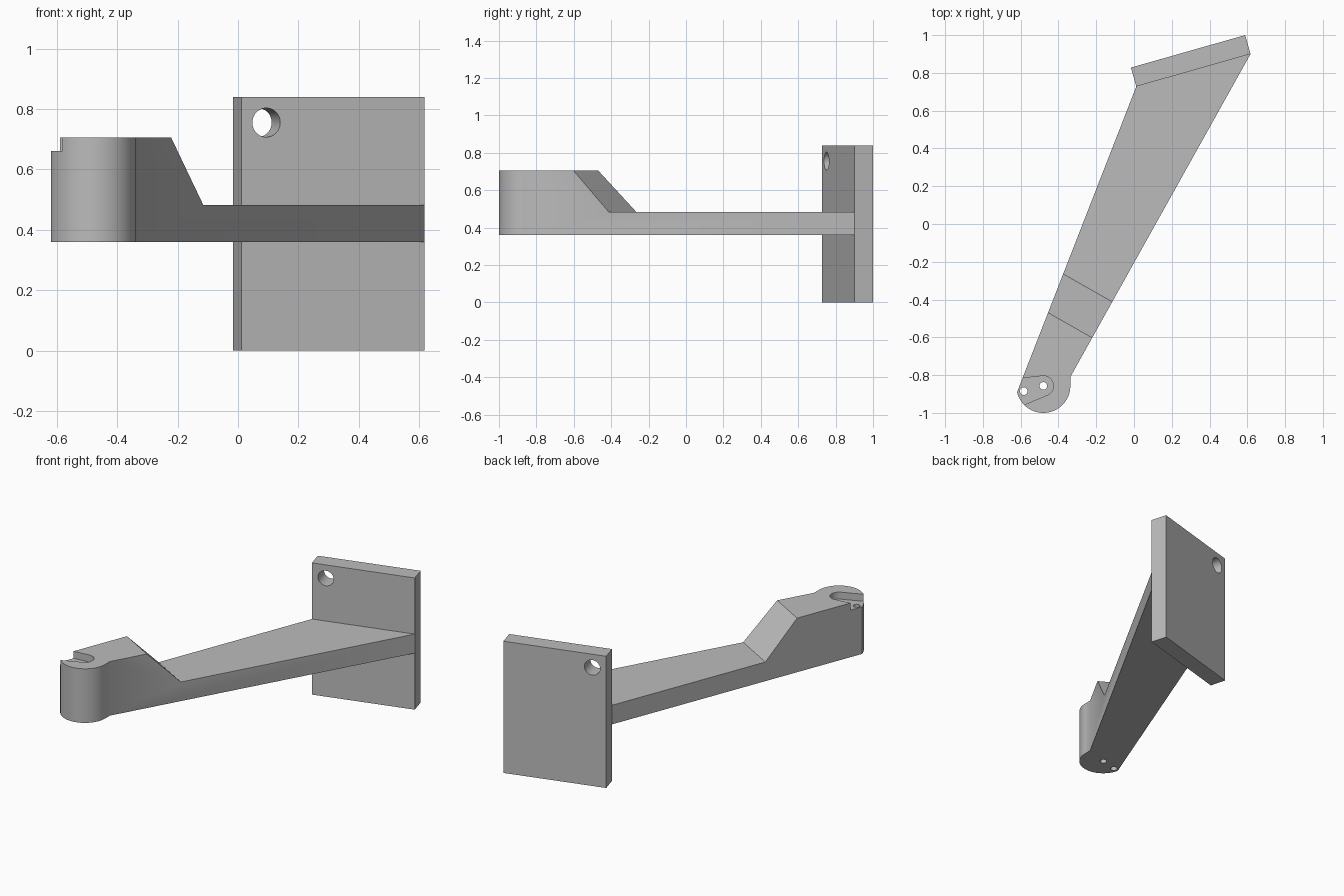
import bpy
import bmesh
from math import sin, cos, pi, atan2, sqrt, radians
from mathutils import Vector, Matrix

cube = bpy.data.objects.get("Cube")
if cube:
    bpy.data.objects.remove(cube, do_unlink=True)

grey = bpy.data.materials.new("plain grey")
grey.use_nodes = True
colour = (0.5, 0.5, 0.5, 1)
grey.diffuse_color = colour
grey.node_tree.nodes["Principled BSDF"].inputs["Base Color"].default_value = colour


def prism(name, outline, low, high, frame=Matrix()):
    """Extrude a flat outline from low to high, then place it with frame."""
    bm = bmesh.new()
    face = bm.faces.new([bm.verts.new((x, y, low)) for x, y in outline])
    top = bmesh.ops.extrude_face_region(bm, geom=[face])["geom"]
    bmesh.ops.translate(bm, vec=(0, 0, high - low),
                        verts=[v for v in top if isinstance(v, bmesh.types.BMVert)])
    bm.transform(frame)
    bmesh.ops.recalc_face_normals(bm, faces=bm.faces)
    mesh = bpy.data.meshes.new(name)
    bm.to_mesh(mesh)
    bm.free()
    mesh.materials.append(grey)
    obj = bpy.data.objects.new(name, mesh)
    bpy.context.collection.objects.link(obj)
    return obj


def arc(centre, radius, start, end, steps):
    angles = [start + (end - start) * i / steps for i in range(steps + 1)]
    return [(centre[0] + radius * cos(a), centre[1] + radius * sin(a)) for a in angles]


def circle(centre, radius):
    return arc(centre, radius, 0, 2 * pi, 48)[:-1]


def carve(obj, cutters):
    """Subtract the cutters, bake the result and discard them."""
    for cutter in cutters:
        cutter.hide_render = True
        mod = obj.modifiers.new("cut", 'BOOLEAN')
        mod.operation = 'DIFFERENCE'
        mod.solver = 'EXACT'
        mod.object = cutter
    bpy.context.view_layer.update()
    graph = bpy.context.evaluated_depsgraph_get()
    mesh = bpy.data.meshes.new_from_object(obj.evaluated_get(graph))
    obj.modifiers.clear()
    obj.data = mesh
    for cutter in cutters:
        bpy.data.objects.remove(cutter, do_unlink=True)
    bpy.ops.object.select_all(action='DESELECT')
    obj.select_set(True)
    bpy.context.view_layer.objects.active = obj
    bpy.ops.object.shade_smooth_by_angle(angle=radians(30))


# Mounting plate: local x along its width, local y up, local z towards the back
front_left, front_right = Vector((0.012, 0.728, 0)), Vector((0.617, 0.9, 0))
across = (front_right - front_left).normalized()
up = Vector((0, 0, 1))
back = up.cross(across)
frame = Matrix((across, up, back)).transposed().to_4x4()
frame.translation = front_left
width, height, thick, inset = (front_right - front_left).length, 0.84, 0.104, 0.085
plate = prism("mounting_plate", [(0, 0), (width, 0), (width, height), (0, height)],
              0, thick, frame)
carve(plate, [prism("bolt_cutter", circle((x, z), 0.048), -0.1, 0.2, frame)
              for x in (inset, width - inset) for z in (inset, height - inset)])

# Tapered arm ending in a rounded head
bottom, step, top = 0.36, 0.482, 0.705
hub, hub_radius = (-0.48, -0.857), 0.143
start = atan2(-0.033, -0.139)
outline = [front_right[:2], front_left[:2]]
outline += arc(hub, hub_radius, start, 0, 40)
outline.append((hub[0] + hub_radius, -0.81))
arm = prism("arm", outline, bottom, top)

# Ramp cutter: side profile swept across the arm
along = Vector((0.494, 0.869, 0)).normalized()
sweep = along.cross(up)
ramp_frame = Matrix((along, up, sweep)).transposed().to_4x4()
slope = (0.633 - 0.415) / (top - step)
ramp = [(-0.415, step), (2, step), (2, 1), (-0.415 - slope * (1 - step), 1)]
cutters = [prism("ramp_cutter", ramp, -2, 2, ramp_frame)]

# Flared slot in the top of the head, open at the side
upper, lower = atan2(0.99, -0.11), atan2(-0.923, 0.385)
slot = arc(hub, 0.053, lower, upper, 24)
reach = 0.3
slot.append((slot[-1][0] - reach * sin(upper), slot[-1][1] + reach * cos(upper)))
slot.append((slot[0][0] + reach * sin(lower), slot[0][1] - reach * cos(lower)))
cutters.append(prism("slot_cutter", slot, 0.66, 1))

# Two small holes straight through the head
for centre in (hub, (-0.584, -0.885)):
    cutters.append(prism("pin_cutter", circle(centre, 0.02), 0, 1))
carve(arm, cutters)
